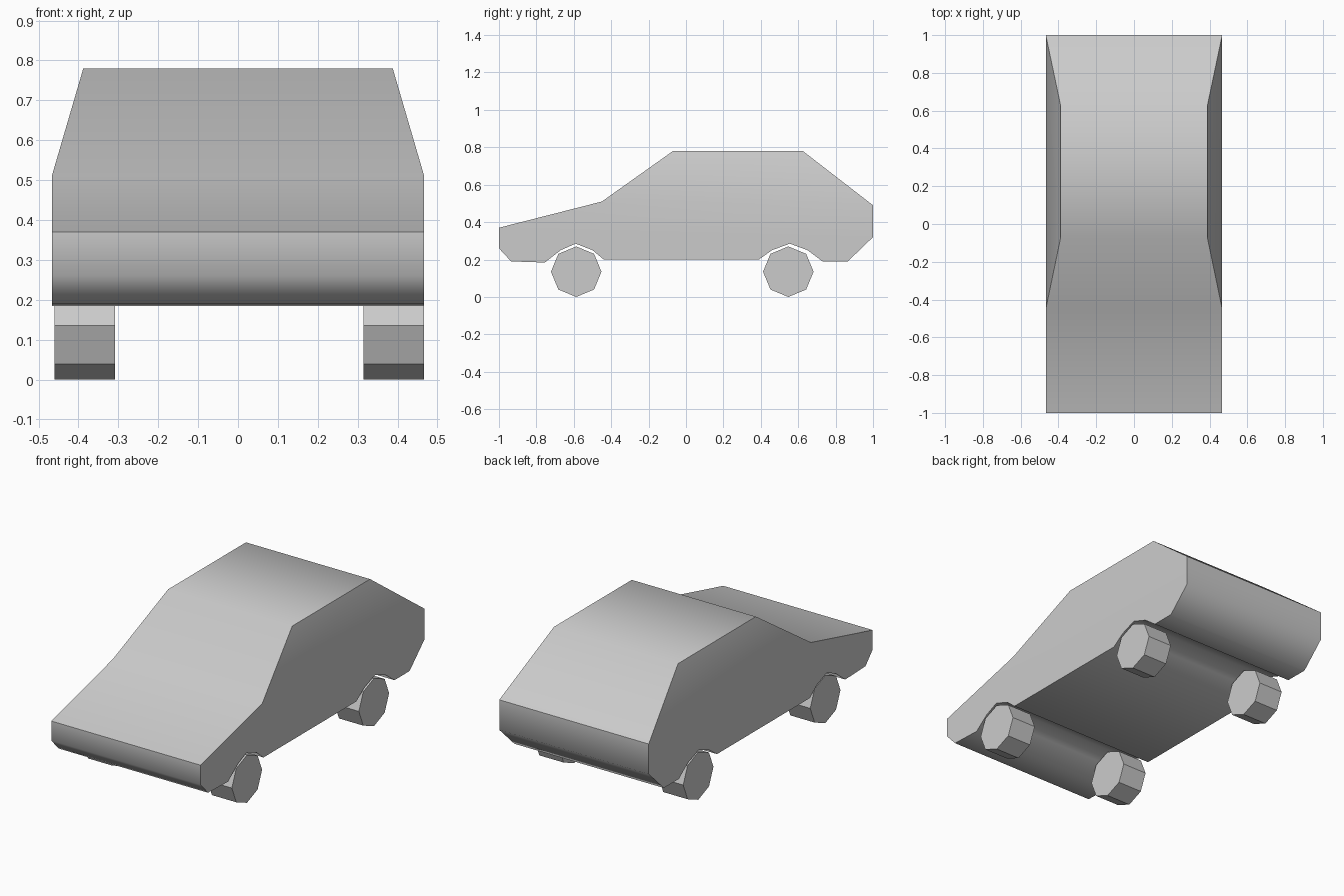
import bpy, bmesh, math

if "Cube" in bpy.data.objects:
    bpy.data.objects.remove(bpy.data.objects["Cube"])

HALF, ROOF_HALF = 0.467, 0.388

# Body side profile as (y, z); the shoulders and roof come first
upper = [(-0.45, 0.51), (-0.07, 0.78), (0.625, 0.78), (1.0, 0.49)]
lower = [(1.0, 0.32), (0.865, 0.19), (0.73, 0.19),
         (0.65, 0.25), (0.555, 0.285), (0.46, 0.25), (0.39, 0.2),
         (-0.44, 0.2), (-0.5, 0.25), (-0.59, 0.285), (-0.67, 0.25),
         (-0.755, 0.184), (-0.935, 0.19), (-1.0, 0.26), (-1.0, 0.37)]
profile = upper + lower


def shade(obj, angle):
    bpy.ops.object.select_all(action='DESELECT')
    obj.select_set(True)
    bpy.context.view_layer.objects.active = obj
    bpy.ops.object.shade_smooth_by_angle(angle=math.radians(angle))


# Body: two matching sides, leaning inwards above the shoulder line
bm = bmesh.new()
sides = []
for s in (-1, 1):
    ring = [bm.verts.new((s * (ROOF_HALF if i in (1, 2) else HALF), y, z))
            for i, (y, z) in enumerate(profile)]
    bm.faces.new(ring[:4])
    bm.faces.new([ring[0]] + ring[3:])
    sides.append(ring)

# Skin across the width
left, right = sides
for i in range(len(profile)):
    j = (i + 1) % len(profile)
    bm.faces.new((left[i], left[j], right[j], right[i]))
bmesh.ops.recalc_face_normals(bm, faces=bm.faces)
mesh = bpy.data.meshes.new("car_body")
bm.to_mesh(mesh)
bm.free()
body = bpy.data.objects.new("car_body", mesh)
bpy.context.collection.objects.link(body)
shade(body, 50)


# Wheels: eight-sided, one corner pointing straight down
def wheel(name, x, y):
    bpy.ops.mesh.primitive_cylinder_add(
        vertices=8, radius=0.135, depth=0.152,
        location=(x, y, 0.135), rotation=(0, math.pi / 2, 0))
    bpy.context.object.name = name


for end, y in (("front", -0.587), ("back", 0.547)):
    wheel(end + "_left_wheel", -0.384, y)
    wheel(end + "_right_wheel", 0.391, y)
